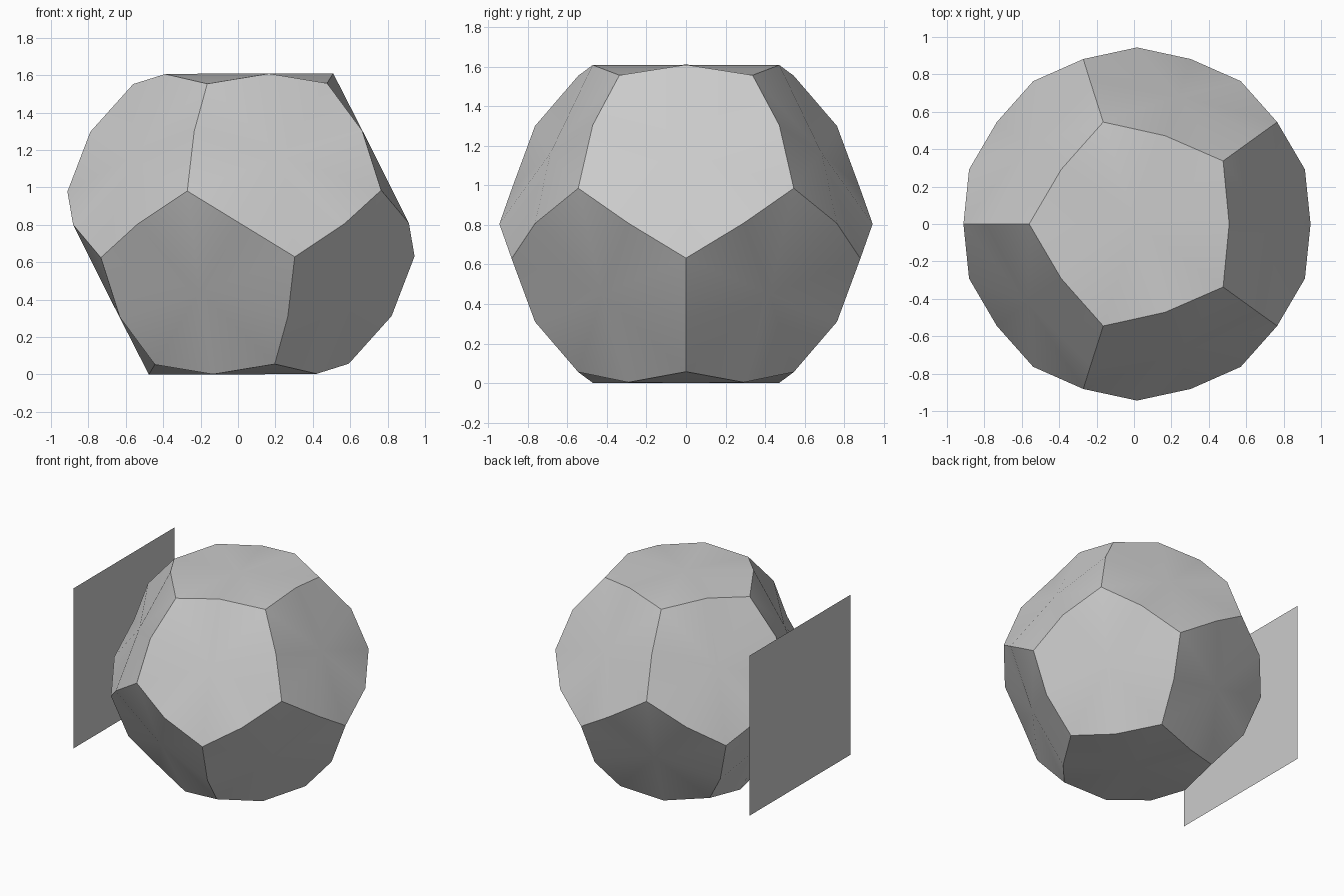
import bpy, bmesh
from math import radians, cos, sin, sqrt
from mathutils import Vector, Matrix

if "Cube" in bpy.data.objects:
    bpy.data.objects.remove(bpy.data.objects["Cube"])

CENTRE = Vector((0.016, 0, 0.805))
PHI = (1 + sqrt(5)) / 2
R = 0.606            # pentagon corner radius
FACE_Z = 0.793       # distance of the flat faces from the centre


def add_object(name, bm):
    mesh = bpy.data.meshes.new(name)
    bm.to_mesh(mesh)
    bm.free()
    obj = bpy.data.objects.new(name, mesh)
    bpy.context.collection.objects.link(obj)
    return obj


# Twelve-sided body: four rings of five corners, wrapped in a hull
bm = bmesh.new()
mid_z = FACE_Z * (2 * PHI - 3)
for radius, z, start in ((R, FACE_Z, 36), (R * PHI, mid_z, 36),
                         (R * PHI, -mid_z, 0), (R, -FACE_Z, 0)):
    for i in range(5):
        a = radians(start + 72 * i)
        bm.verts.new((radius * cos(a), radius * sin(a), z))
bmesh.ops.convex_hull(bm, input=bm.verts[:])
bmesh.ops.dissolve_limit(bm, angle_limit=radians(5), verts=bm.verts[:], edges=bm.edges[:])

# Bulge the edges and faces slightly outwards
corners = set(bm.verts)
bmesh.ops.subdivide_edges(bm, edges=bm.edges[:], cuts=1)
for v in bm.verts:
    if v not in corners:
        v.co = v.co.normalized() * 0.944
poked = bmesh.ops.poke(bm, faces=bm.faces[:])
for v in poked["verts"]:
    v.co = v.co.normalized() * 0.805
bmesh.ops.recalc_face_normals(bm, faces=bm.faces[:])
bmesh.ops.transform(bm, verts=bm.verts[:],
                    matrix=Matrix.Translation(CENTRE) @ Matrix.Rotation(radians(-0.25), 4, 'Y'))
body = add_object("twelve_sided_body", bm)
bpy.context.view_layer.objects.active = body
body.select_set(True)
bpy.ops.object.shade_smooth_by_angle(angle=radians(30))

# Thin upright square panel beside the body
bm = bmesh.new()
bmesh.ops.create_grid(bm, x_segments=1, y_segments=1, size=0.635)
bmesh.ops.transform(bm, verts=bm.verts[:],
                    matrix=Matrix.Translation((-1, 0, 0.808)) @ Matrix.Rotation(radians(-90), 4, 'Y'))
add_object("side_panel", bm)
